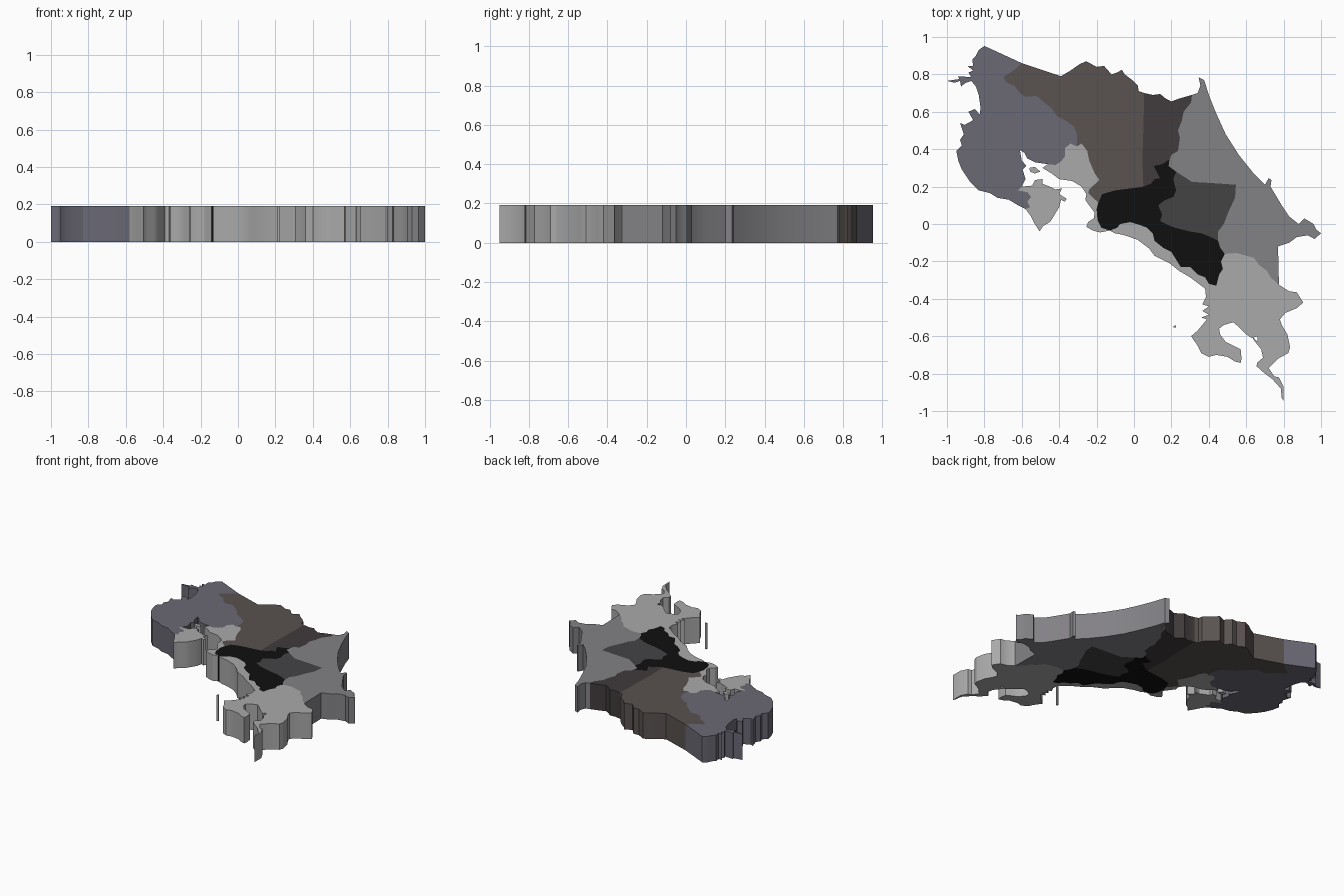
import bpy, bmesh

HEIGHT = 0.193

# Coast and outer border lines, each drawn once
northwest_coast = [(-.60, .86), (-.80, .952), (-.83, .93), (-.845, .90), (-.865, .88), (-.86, .845),
    (-.89, .845), (-.86, .82), (-.885, .81), (-.87, .785), (-.94, .79), (-.935, .775), (-1.0, .765),
    (-.96, .755), (-.93, .765), (-.925, .735), (-.90, .755), (-.87, .765), (-.845, .735), (-.83, .69),
    (-.82, .62), (-.825, .585), (-.85, .615), (-.885, .60), (-.86, .555), (-.905, .53), (-.93, .54),
    (-.91, .48), (-.93, .45), (-.92, .42), (-.95, .39), (-.94, .34), (-.92, .29), (-.88, .23),
    (-.83, .18), (-.77, .165), (-.73, .14), (-.67, .13), (-.62, .10), (-.58, .08)]
gulf_coast = [(-.60, .20), (-.58, .24), (-.595, .29), (-.575, .31), (-.60, .34), (-.61, .395),
    (-.585, .38), (-.57, .35), (-.53, .33), (-.46, .32)]
north_edge = [(-.60, .86), (-.39, .79), (-.34, .82), (-.29, .855), (-.255, .87), (-.20, .84), (-.16, .845),
    (-.12, .80), (-.09, .81), (-.065, .825), (-.05, .80), (-.01, .77), (.02, .74), (.025, .71), (.055, .70)]
northeast_edge = [(.055, .70), (.10, .69), (.14, .695), (.17, .67), (.20, .655), (.24, .67), (.31, .69)]
east_coast = [(.31, .69), (.34, .70), (.355, .74), (.345, .785), (.375, .77), (.40, .69), (.44, .59),
    (.49, .48), (.56, .37), (.64, .27), (.70, .21), (.72, .245), (.735, .235), (.73, .20), (.79, .10),
    (.83, .04), (.88, .0), (.91, .03), (.96, .0), (.975, -.03), (1.0, -.05), (.965, -.08), (.93, -.06),
    (.87, -.07), (.83, -.10), (.77, -.12), (.775, -.325)]
south_coast = [(.775, -.325), (.83, -.36), (.87, -.365), (.905, -.42), (.87, -.45), (.81, -.475), (.78, -.51),
    (.79, -.54), (.82, -.59), (.835, -.66), (.825, -.69), (.77, -.72), (.72, -.77), (.75, -.815),
    (.775, -.82), (.80, -.87), (.80, -.948), (.79, -.93), (.785, -.88), (.74, -.83), (.70, -.80),
    (.655, -.76), (.66, -.74), (.69, -.715), (.68, -.67), (.64, -.62), (.63, -.60), (.66, -.63),
    (.66, -.60), (.63, -.61), (.60, -.59), (.56, -.55), (.53, -.525), (.48, -.54), (.455, -.56),
    (.46, -.59), (.49, -.63), (.53, -.65), (.57, -.67), (.575, -.72), (.57, -.743), (.54, -.735)]
southwest_coast = [(.54, -.735), (.50, -.71), (.44, -.70), (.40, -.71), (.36, -.69), (.34, -.65), (.305, -.60),
    (.34, -.57), (.39, -.51), (.36, -.50), (.40, -.485), (.365, -.465), (.40, -.44), (.365, -.43),
    (.385, -.39), (.38, -.345), (.34, -.315), (.30, -.285), (.24, -.25), (.19, -.21), (.11, -.17),
    (.08, -.13), (.02, -.085), (-.05, -.06), (-.10, -.05), (-.14, -.03), (-.18, -.045), (-.22, -.035),
    (-.255, -.015), (-.245, .01), (-.215, .03), (-.21, .06), (-.24, .10), (-.26, .13), (-.255, .16),
    (-.28, .20), (-.33, .23), (-.40, .24), (-.44, .27), (-.49, .30), (-.46, .32)]
peninsula_coast = [(-.58, .08), (-.55, .04), (-.53, .0), (-.505, -.04), (-.485, -.01), (-.45, .01),
    (-.43, .04), (-.40, .09), (-.39, .13), (-.37, .12), (-.36, .135), (-.40, .16), (-.385, .19),
    (-.42, .185), (-.45, .20), (-.49, .215), (-.49, .24), (-.53, .235), (-.545, .205), (-.60, .20)]

# Inner borders shared by two regions
peninsula_line = [(-.60, .20), (-.62, .18), (-.57, .17), (-.55, .145), (-.57, .12), (-.555, .09), (-.58, .08)]
nw_south_line = [(-.46, .32), (-.42, .315), (-.39, .335), (-.37, .36), (-.37, .405), (-.34, .43), (-.305, .415)]
nw_north_line = [(-.60, .86), (-.63, .83), (-.70, .785), (-.68, .755), (-.64, .74), (-.61, .70), (-.58, .68),
    (-.52, .685), (-.48, .65), (-.44, .62), (-.41, .575), (-.36, .55), (-.32, .52), (-.305, .48), (-.305, .415)]
north_south_line = [(-.305, .415), (-.28, .43), (-.25, .39), (-.24, .34), (-.21, .27), (-.185, .235),
    (-.24, .185), (-.245, .165), (-.22, .14), (-.19, .115)]
north_center_line = [(-.19, .115), (-.17, .16), (-.10, .18), (-.02, .19), (.05, .20)]
north_ne_line = [(.05, .20), (.045, .35), (.05, .50), (.055, .70)]
ne_center_line = [(.05, .20), (.09, .215), (.11, .24), (.14, .245), (.12, .28), (.105, .31), (.15, .32), (.19, .345)]
ne_east_line = [(.31, .69), (.305, .65), (.265, .60), (.255, .55), (.235, .50), (.245, .46), (.235, .39),
    (.20, .37), (.19, .345)]
east_center_line = [(.19, .345), (.185, .31), (.225, .28)]
east_inner_line = [(.225, .28), (.31, .225), (.40, .22), (.545, .21), (.54, .14), (.505, .065), (.48, .0),
    (.45, -.04), (.45, -.09)]
inner_center_line = [(.225, .28), (.21, .24), (.225, .18), (.21, .145), (.16, .125), (.13, .10), (.15, .05),
    (.14, .015), (.18, -.005), (.22, -.02), (.30, -.04), (.36, -.05), (.41, -.07), (.45, -.09)]
east_tail_line = [(.45, -.09), (.46, -.125), (.485, -.16)]
center_south_line = [(-.19, .115), (-.20, .08), (-.195, .02), (-.175, -.02), (-.13, -.035), (-.09, -.02),
    (-.075, .0), (-.02, .01), (.03, -.005), (.07, -.02), (.10, -.05), (.11, -.09), (.16, -.13), (.20, -.15),
    (.25, -.23), (.30, -.23), (.34, -.27), (.38, -.285), (.40, -.32), (.44, -.33), (.455, -.27),
    (.475, -.24), (.465, -.20), (.485, -.16)]
east_south_line = [(.485, -.16), (.55, -.155), (.60, -.17), (.64, -.18), (.67, -.22), (.71, -.25),
    (.73, -.285), (.775, -.325)]


def chain(*lines):
    """Join lines end to end into a closed loop, flipping where needed."""
    loop = list(lines[0])
    if loop[-1] not in (lines[1][0], lines[1][-1]):
        loop.reverse()
    for line in lines[1:]:
        loop += (line if line[0] == loop[-1] else line[::-1])[1:]
    return loop[:-1] if loop[0] == loop[-1] else loop


def material(name, color):
    mat = bpy.data.materials.new(name)
    mat.diffuse_color = (*color, 1)
    return mat


def slab(name, loops, mat):
    bm = bmesh.new()
    for loop in loops:
        base = bm.faces.new([bm.verts.new((x, y, 0)) for x, y in loop])
        out = bmesh.ops.extrude_face_region(bm, geom=[base], use_keep_orig=True)
        top = [v for v in out["geom"] if isinstance(v, bmesh.types.BMVert)]
        bmesh.ops.translate(bm, verts=top, vec=(0, 0, HEIGHT))
    bmesh.ops.recalc_face_normals(bm, faces=bm.faces)
    mesh = bpy.data.meshes.new(name)
    bm.to_mesh(mesh)
    bm.free()
    obj = bpy.data.objects.new(name, mesh)
    bpy.context.collection.objects.link(obj)
    mesh.materials.append(mat)
    bpy.ops.object.select_all(action='DESELECT')
    obj.select_set(True)
    bpy.context.view_layer.objects.active = obj
    bpy.ops.object.shade_smooth_by_angle(angle=0.52)


# Regions
slab("northwest_region", [chain(northwest_coast, peninsula_line, gulf_coast, nw_south_line, nw_north_line)],
     material("blue_grey", (.145, .14, .175)))
slab("north_region", [chain(north_edge, north_ne_line, north_center_line, north_south_line, nw_north_line)],
     material("brown_grey", (.10, .085, .08)))
slab("northeast_region", [chain(northeast_edge, ne_east_line, ne_center_line, north_ne_line)],
     material("dark_brown", (.052, .044, .045)))
slab("east_region", [chain(east_coast, east_south_line, east_tail_line, east_inner_line, east_center_line,
     ne_east_line)], material("mid_grey", (.225, .22, .235)))
slab("inner_region", [chain(east_inner_line, inner_center_line)], material("dark_grey", (.058, .056, .06)))
slab("center_region", [chain(north_center_line, ne_center_line, east_center_line, inner_center_line,
     east_tail_line, center_south_line)], material("near_black", (.005, .005, .005)))

# South region with its peninsula and two islands
light = material("light_grey", (.40, .40, .40))
slab("south_region", [chain(nw_south_line, north_south_line, center_south_line, east_south_line,
     south_coast, southwest_coast)], light)
slab("peninsula", [chain(peninsula_coast, peninsula_line)], light)
slab("islands", [
    [(-.56, .30), (-.53, .305), (-.50, .28), (-.53, .27), (-.555, .28)],
    [(.21, -.545), (.225, -.543), (.225, -.552), (.212, -.553)]], light)
